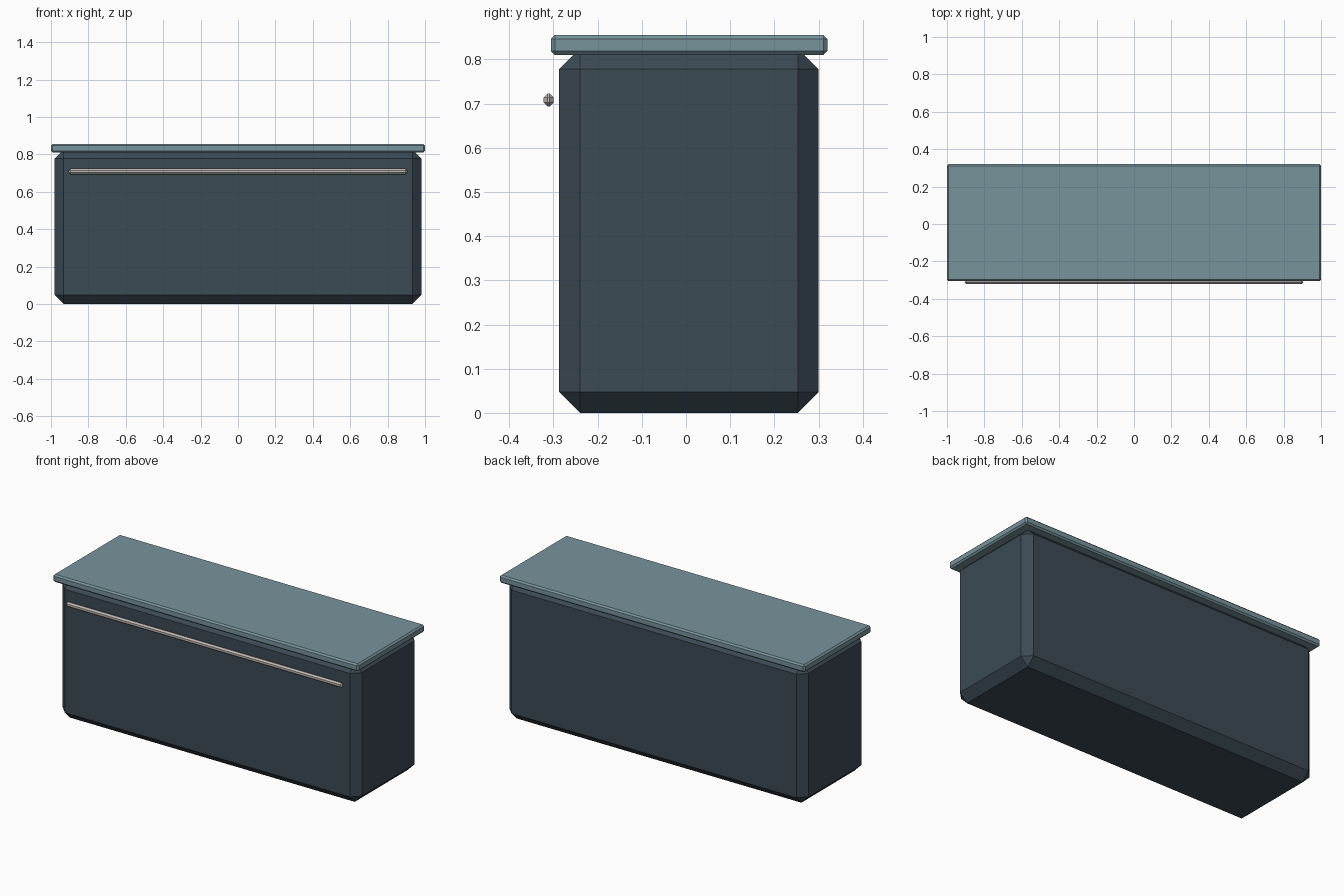
import bpy, bmesh

if "Cube" in bpy.data.objects:
    bpy.data.objects.remove(bpy.data.objects["Cube"])

def material(name, rgb):
    m = bpy.data.materials.new(name)
    m.diffuse_color = (*rgb, 1.0)
    m.use_nodes = True
    m.node_tree.nodes["Principled BSDF"].inputs["Base Color"].default_value = m.diffuse_color
    return m

slate = material("dark slate", (0.045, 0.069, 0.089))
teal = material("grey teal", (0.188, 0.296, 0.333))
metal = material("light metal", (0.51, 0.48, 0.46))

def chamfered_box(name, lo, hi, chamfer, mat):
    """Box between two corners with every edge cut by one flat chamfer."""
    bm = bmesh.new()
    bmesh.ops.create_cube(bm, size=1.0)
    for v in bm.verts:
        v.co = [l + (c + 0.5) * (h - l) for l, h, c in zip(lo, hi, v.co)]
    bmesh.ops.bevel(bm, geom=bm.edges[:], offset=chamfer, segments=1,
                    affect='EDGES', clamp_overlap=True)
    bmesh.ops.recalc_face_normals(bm, faces=bm.faces[:])
    me = bpy.data.meshes.new(name)
    bm.to_mesh(me)
    bm.free()
    me.materials.append(mat)
    ob = bpy.data.objects.new(name, me)
    bpy.context.collection.objects.link(ob)
    return ob

# Cabinet body, its top reaching into the worktop
chamfered_box("cabinet_body", (-0.98, -0.287, 0.0), (0.98, 0.30, 0.825), 0.047, slate)
# Overhanging worktop slab
chamfered_box("worktop", (-1.0, -0.306, 0.81), (1.0, 0.32, 0.855), 0.009, teal)
# Long bar handle floating in front
chamfered_box("bar_handle", (-0.905, -0.322, 0.693), (0.905, -0.30, 0.723), 0.009, metal)
